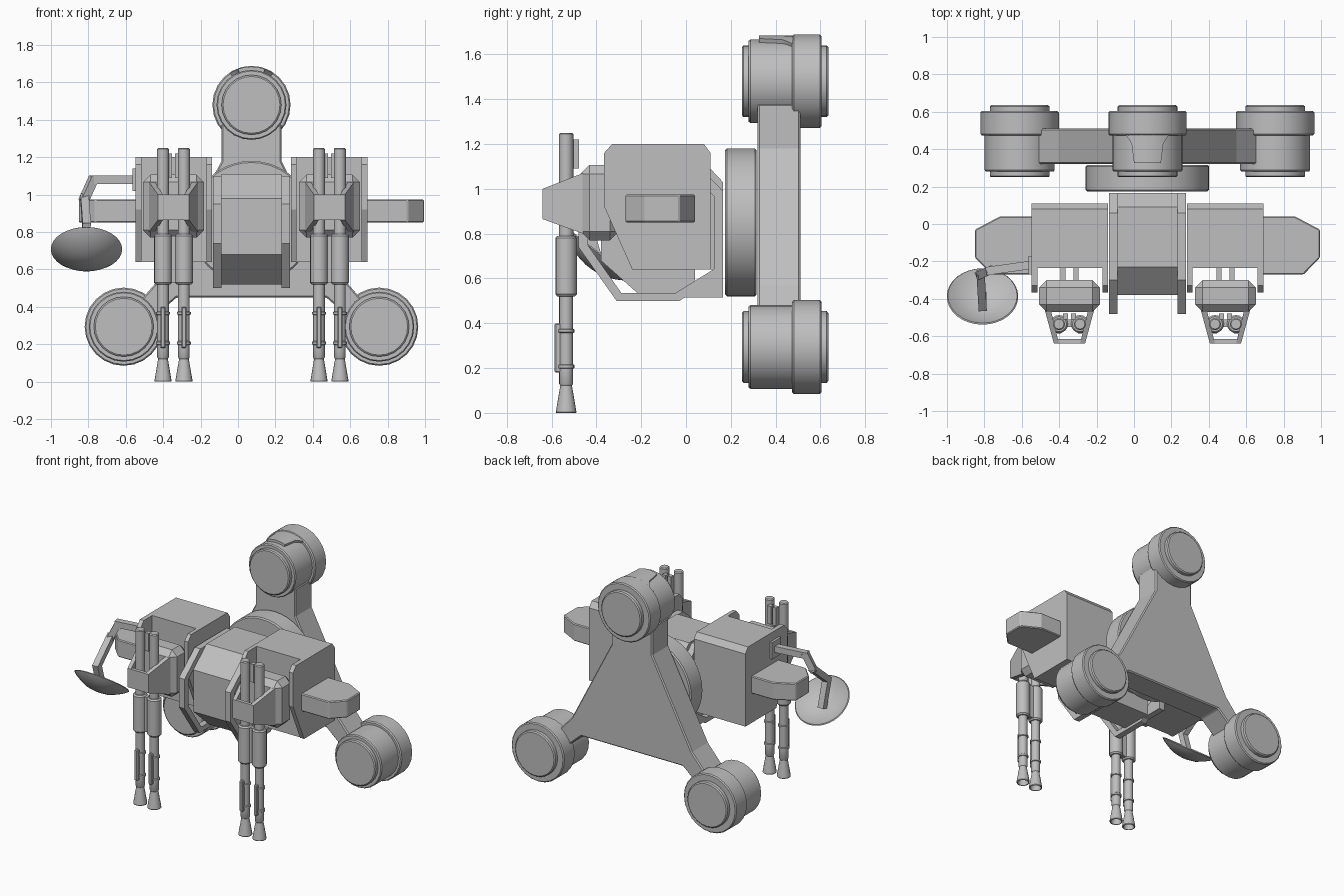
import bpy, bmesh, math
from mathutils import Matrix, Vector

if "Cube" in bpy.data.objects:
    bpy.data.objects.remove(bpy.data.objects["Cube"])

C = 0.072  # symmetry axis of the hull
GREY = (0.52, 0.52, 0.52, 1)
mat = bpy.data.materials.new("hull_grey")
mat.use_nodes = True
mat.diffuse_color = GREY
mat.node_tree.nodes["Principled BSDF"].inputs["Base Color"].default_value = GREY


def loft(name, rings, closed=False, bevel=0.0, smooth=False):
    """Skin a list of equal rings; cap the ends or close the loop."""
    bm = bmesh.new()
    vs = [[bm.verts.new(p) for p in r] for r in rings]
    n = len(rings[0])
    pairs = list(zip(vs, vs[1:])) + ([(vs[-1], vs[0])] if closed else [])
    for a, b in pairs:
        for i in range(n):
            j = (i + 1) % n
            bm.faces.new((a[i], a[j], b[j], b[i]))
    if not closed:
        bm.faces.new(vs[0])
        bm.faces.new(vs[-1])
    bmesh.ops.recalc_face_normals(bm, faces=bm.faces)
    me = bpy.data.meshes.new(name)
    bm.to_mesh(me)
    bm.free()
    me.materials.append(mat)
    ob = bpy.data.objects.new(name, me)
    bpy.context.collection.objects.link(ob)
    if bevel:
        m = ob.modifiers.new("bevel", 'BEVEL')
        m.width, m.segments = bevel, 1
    if smooth:
        bpy.ops.object.select_all(action='DESELECT')
        ob.select_set(True)
        bpy.context.view_layer.objects.active = ob
        bpy.ops.object.shade_smooth_by_angle(angle=math.radians(35))
    return ob


def box(name, x, y, z, bevel=0.0):
    rings = [[(x[0], v, w), (x[1], v, w), (x[1], v, u), (x[0], v, u)]
             for v in y for w, u in [z]]
    return loft(name, rings, bevel=bevel)


def side_prism(name, pts, x0, x1, bevel=0.0):
    return loft(name, [[(x, y, z) for y, z in pts] for x in (x0, x1)], bevel=bevel)


def lathe(name, profile, matrix, seg=24):
    """Revolve (radius, height) pairs around local z."""
    rings = [[matrix @ Vector((r * math.cos(math.tau * i / seg),
                               r * math.sin(math.tau * i / seg), h))
              for i in range(seg)] for r, h in profile]
    return loft(name, rings, smooth=True)


def beam(name, p, q, w):
    p, q = Vector(p), Vector(q)
    rot = (q - p).to_track_quat('Z', 'Y')
    ring = [rot @ Vector((a * w, b * w, 0)) for a, b in ((-1, -1), (1, -1), (1, 1), (-1, 1))]
    d = (q - p).normalized() * w * 0.7
    return loft(name, [[v + p - d for v in ring], [v + q + d for v in ring]])


ALONG_Y = Matrix.Rotation(-math.pi / 2, 4, 'X')

# Three engine pods
pod = [(.152, .25), (.16, .256), (.16, .28), (.181, .28), (.187, .288), (.187, .473),
       (.202, .473), (.209, .481), (.209, .597), (.202, .604), (.16, .604),
       (.16, .628), (.152, .635)]
for name, x, z in (("top_pod", 0, 1.48), ("left_pod", .683, .294), ("right_pod", -.683, .294)):
    lathe(name, pod, Matrix.Translation((C + x, 0, z)) @ ALONG_Y)

# Curved tongue on the top pod
tongue = []
for y, half in ((.48, .62), (.45, .5), (.43, .43), (.325, .36)):
    arc = [half * (i / 4 - 1) for i in range(9)]
    tongue.append([(C + r * math.sin(a), y, 1.48 + r * math.cos(a))
                   for r, row in ((.204, arc), (.175, arc[::-1])) for a in row])
loft("pod_tongue", tongue, smooth=True)

# Three-armed rear frame
half = [(.16, 1.38), (.16, 1.18), (.475, .57), (.64, .38), (.56, .31), (.40, .45)]
outline = half + [(-x, z) for x, z in reversed(half)]
loft("rear_frame", [[(C + x, y, z) for x, z in outline] for y in (.32, .51)], bevel=.008)

# Coupling disc
lathe("coupling_disc", [(.322, .175), (.33, .183), (.33, .307), (.322, .315)],
      Matrix.Translation((C, 0, .85)) @ ALONG_Y, 40)

# Centre hull
side_prism("centre_hull", [(.165, .64), (.165, 1.03), (.09, 1.11), (-.23, 1.11), (-.38, .98),
                           (-.38, .68), (-.2, .52), (.04, .52), (.04, .64)],
           C - .16, C + .16)

hoop = [(.165, .99), (.06, 1.1), (-.3, 1.1), (-.48, .95), (-.48, .74),
        (-.31, .5), (-.03, .5), (.165, .62)]
core = [(-.235, .64), (.11, .64), (.11, 1.16), (.08, 1.2), (-.235, 1.2)]
cheek = [(-.23, 1.2), (-.33, 1.2), (-.365, 1.16), (-.365, .92), (-.24, .64), (-.23, .64)]
barrel = [(.026, 1.25), (.032, 1.244), (.032, .79), (.04, .79), (.048, .78), (.048, .53),
          (.04, .52), (.031, .52), (.031, .375), (.037, .372), (.037, .36), (.031, .357),
          (.031, .217), (.037, .213), (.037, .2), (.031, .197), (.031, .13), (.026, .122),
          (.046, .004), (.044, 0), (.038, 0), (.018, .1)]

for side, s in (("left", 1), ("right", -1)):
    def X(d):
        return C + s * d

    # Side hoop guard with its foot
    mid_y, mid_z = -.15, .8
    rings = []
    for y, z in hoop:
        iy, iz = mid_y + (y - mid_y) * .87, mid_z + (z - mid_z) * .88
        rings.append([(X(.16), y, z), (X(.205), y, z), (X(.205), iy, iz), (X(.16), iy, iz)])
    loft(side + "_hoop", rings, closed=True)
    side_prism(side + "_hoop_foot", [(-.02, .515), (.165, .515), (.165, .62), (.125, .6)],
               X(.16), X(.205))

    # Side hull with open front between two cheek plates
    side_prism(side + "_hull", core, X(.212), X(.62))
    for part, a, b in (("outer", .588, .62), ("inner", .212, .24)):
        side_prism(side + "_" + part + "_cheek", cheek, X(a), X(b))

    # Chamfered side stub
    stub = [(.6, .04), (.79, .04), (.922, -.03), (.922, -.18), (.835, -.27), (.6, -.27)]
    loft(side + "_stub", [[(X(d), y, z) for d, y in stub] for z in (.85, .975)], bevel=.006)

    # Weapon mount block, bracket and tapered open nose
    G = X(.417)
    box(side + "_mount", (G - .163, G + .163), (-.47, -.3), (.77, 1.107), .04)
    for t in (-1, 1):
        box(side + "_mount_pin", (G + t * .035 - .014, G + t * .035 + .014),
            (-.31, -.22), (.85, 1.03))
        loft(side + "_nose_bar", [[(G + t * a, y, lo), (G + t * b, y, lo),
                                   (G + t * b, y, hi), (G + t * a, y, hi)]
                                  for y, a, b, lo, hi in ((-.46, .1, .132, .8, 1.07),
                                                          (-.64, .056, .083, .865, 1.0))])
    box(side + "_nose_front", (G - .082, G + .082), (-.64, -.615), (.865, 1.0))

    # Twin long barrels with sleeves, rings and flared muzzles
    for t in (-1, 1):
        bx = G + t * .056
        lathe(side + "_barrel", barrel, Matrix.Translation((bx, -.535, 0)), 16)
        box(side + "_barrel_strip", (bx - .013, bx + .013), (-.586, -.55), (.18, .4), .005)
        box(side + "_sight", (bx - t * .035 - .014, bx - t * .035 + .014),
            (-.51, -.478), (1.09, 1.22))
    box(side + "_sleeve_link", (G - .03, G + .03), (-.55, -.51), (.53, .78))

# Dish antenna on a bent arm
lathe("dish", [(.02, -.07), (.08, -.06), (.13, -.038), (.17, -.014), (.191, .004),
               (.185, .01), (.165, -.004), (.125, -.026), (.075, -.046), (.02, -.056)],
      Matrix.Translation((-.81, -.39, .705)) @ Matrix.Rotation(math.radians(-38), 4, 'X'), 32)
path = [(-.56, -.22, 1.08), (-.775, -.25, 1.08), (-.82, -.27, .98),
        (-.81, -.44, .84), (-.81, -.39, .67)]
for p, q in zip(path, path[1:]):
    beam("dish_arm", p, q, .022)
box("dish_arm_base", (-.565, -.54), (-.27, -.17), (1.02, 1.14))
